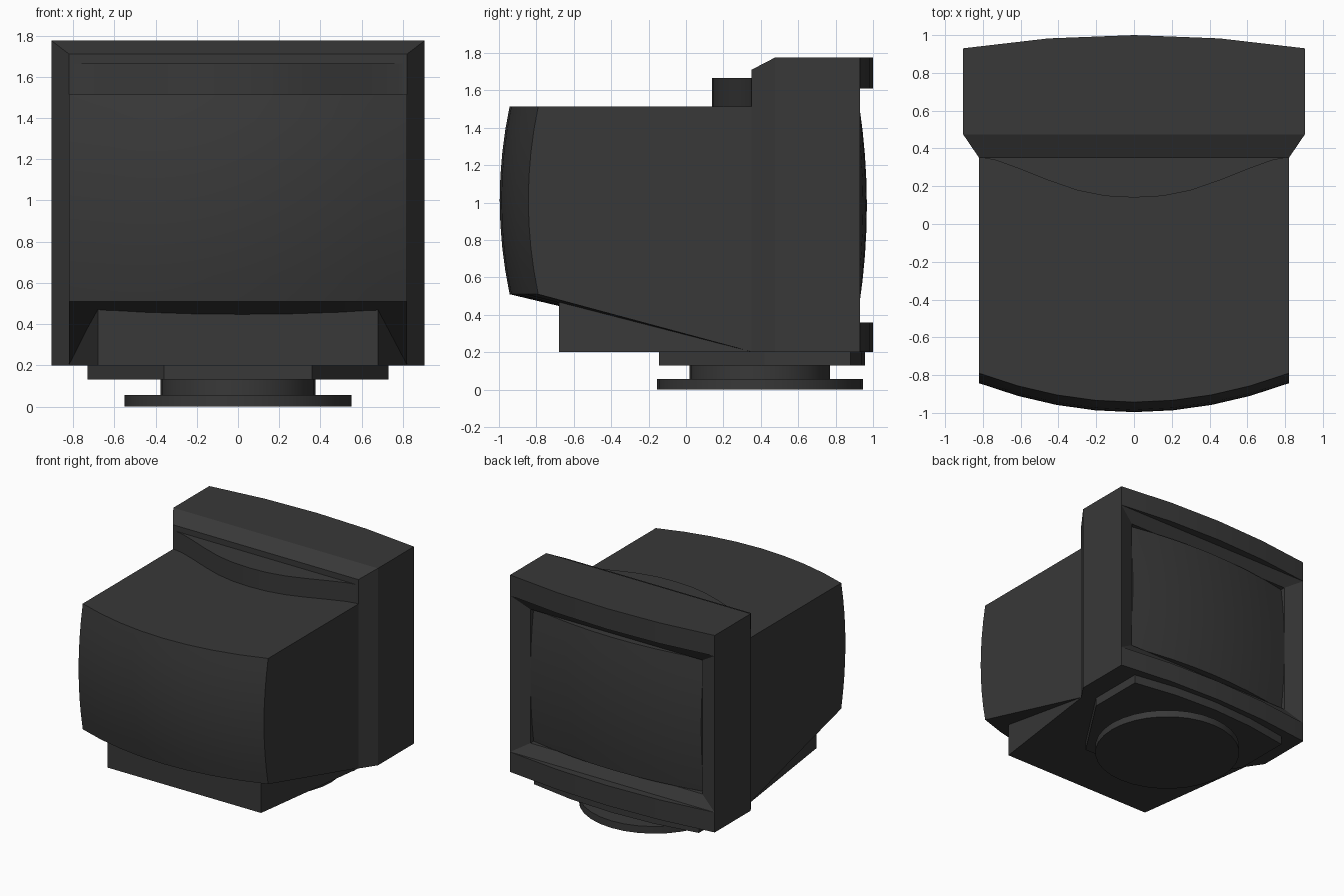
import bpy, bmesh, math

if "Cube" in bpy.data.objects:
    bpy.data.objects.remove(bpy.data.objects["Cube"])

dark = bpy.data.materials.new("dark_plastic")
dark.diffuse_color = (0.04, 0.04, 0.04, 1)
dark.use_nodes = True
dark.node_tree.nodes["Principled BSDF"].inputs["Base Color"].default_value = dark.diffuse_color


def finish(bm, name):
    bmesh.ops.recalc_face_normals(bm, faces=bm.faces)
    me = bpy.data.meshes.new(name)
    bm.to_mesh(me)
    bm.free()
    ob = bpy.data.objects.new(name, me)
    bpy.context.collection.objects.link(ob)
    me.materials.append(dark)
    bpy.ops.object.select_all(action='DESELECT')
    ob.select_set(True)
    bpy.context.view_layer.objects.active = ob
    bpy.ops.object.shade_smooth_by_angle(angle=math.radians(25))
    return ob


def loft(name, rings, cap_start=False, cap_end=False):
    bm = bmesh.new()
    vs = [[bm.verts.new(p) for p in r] for r in rings]
    n = len(vs[0])
    for a, b in zip(vs, vs[1:]):
        for i in range(n):
            j = (i + 1) % n
            bm.faces.new((a[i], a[j], b[j], b[i]))
    if cap_start:
        bm.faces.new(vs[0])
    if cap_end:
        bm.faces.new(vs[-1])
    return finish(bm, name)


def prism(name, outline, z0, z1):
    return loft(name, [[(x, y, z) for x, y in outline] for z in (z0, z1)], True, True)


def mirrored(half):
    # half outline given on +x; repeated on -x
    return half + [(-x, y) for x, y in reversed(half) if x > 0]


def rect(hx, z0, z1, y):
    return [(-hx, y, z0), (hx, y, z0), (hx, y, z1), (-hx, y, z1)]


def dome(name, hx, z0, z1, depth, y_end, z_end, n=8):
    # curved face over u,v in -1..1, with a skirt running to y_end
    bm = bmesh.new()
    g = []
    for i in range(n + 1):
        u = 2 * i / n - 1
        g.append([bm.verts.new((hx * u, depth(u, 2 * j / n - 1), z0 + (z1 - z0) * j / n))
                  for j in range(n + 1)])
    for i in range(n):
        for j in range(n):
            bm.faces.new((g[i][j], g[i + 1][j], g[i + 1][j + 1], g[i][j + 1]))
    rim = [g[i][0] for i in range(n)] + [g[n][j] for j in range(n)]
    rim += [g[i][n] for i in range(n, 0, -1)] + [g[0][j] for j in range(n, 0, -1)]
    end = [bm.verts.new((v.co.x, y_end, z1 - (z1 - v.co.z) * (z1 - z_end) / (z1 - z0))) for v in rim]
    for i in range(len(rim)):
        j = (i + 1) % len(rim)
        bm.faces.new((rim[i], rim[j], end[j], end[i]))
    return finish(bm, name)


# Tube housing with bulged end and sloping underside
dome("tube_housing", 0.82, 0.51, 1.515,
     lambda u, v: -0.79 - 0.153 * (1 - u * u) - 0.053 * (1 - v * v), 0.36, 0.2)

# Screen casing with chamfered edge
loft("screen_casing", [rect(0.82, 0.2, 1.71, 0.35), rect(0.905, 0.2, 1.775, 0.475),
                       rect(0.905, 0.2, 1.775, 0.93)], cap_start=True)

# Bowed bars above and below the screen
arc = [(0.905 * k / 2, 1.0 - 0.07 * (k / 2) ** 2) for k in (2, 1, 0)]
bow = mirrored(arc)
prism("bezel_top_bar", bow, 1.61, 1.775)
prism("bezel_bottom_bar", bow, 0.2, 0.36)

# Sloping frame around the screen, and the domed screen
loft("bezel_frame", [rect(0.905, 0.36, 1.61, 0.93), rect(0.76, 0.45, 1.52, 0.88),
                     rect(0.76, 0.45, 1.52, 0.8)])
dome("screen", 0.755, 0.455, 1.515,
     lambda u, v: 0.967 - 0.08 * u * u - 0.04 * v * v, 0.8, 0.455)

# Raised hump on top of the housing
hump = [(0.82, 0.36), (0.81, 0.352), (0.73, 0.337), (0.6, 0.29), (0.45, 0.23),
        (0.3, 0.178), (0.15, 0.148), (0, 0.14)]
prism("top_hump", mirrored(hump), 1.5, 1.665)

# Wedge-shaped underside block, widening towards the screen
loft("underside_wedge", [
    [(s * 0.68, -0.68, 0.2), (s * 0.68, -0.68, 0.475), (s * 0.82, 0.35, 0.21), (s * 0.82, 0.35, 0.2)]
    for s in (-1, 1)], True, True)

# Swivel mount plate
plate = [(0.36, -0.145), (0.73, 0.42), (0.73, 0.88), (0.37, 0.937), (0, 0.957)]
prism("mount_plate", mirrored(plate), 0.13, 0.2)

# Round neck and foot
for name, r, z0, z1 in (("swivel_neck", 0.375, 0.05, 0.135), ("round_foot", 0.55, 0, 0.057)):
    ring = [(r * math.cos(math.tau * k / 32), 0.395 + r * math.sin(math.tau * k / 32)) for k in range(32)]
    prism(name, ring, z0, z1)
